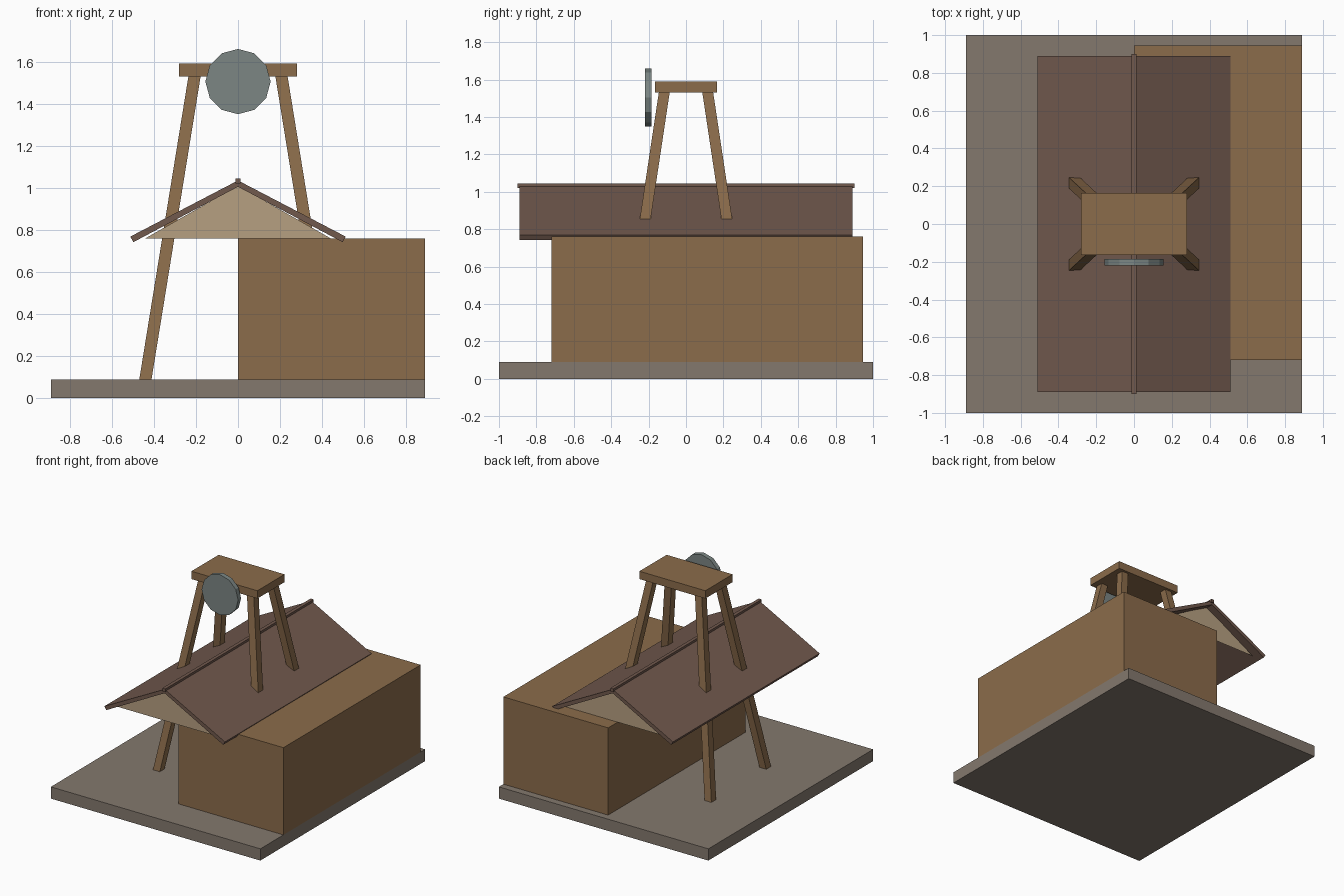
import bpy
from math import pi

if "Cube" in bpy.data.objects:
    bpy.data.objects.remove(bpy.data.objects["Cube"])


def material(name, rgb):
    m = bpy.data.materials.new(name)
    m.diffuse_color = (*rgb, 1)
    m.use_nodes = True
    m.node_tree.nodes["Principled BSDF"].inputs["Base Color"].default_value = m.diffuse_color
    return m


STONE = material("stone", (0.23, 0.19, 0.155))
WOOD = material("wood", (0.26, 0.15, 0.07))
ROOF = material("roof_boards", (0.165, 0.10, 0.075))
PLASTER = material("gable_boards", (0.47, 0.35, 0.22))
METAL = material("metal", (0.20, 0.24, 0.23))


def mesh(name, verts, faces, mat):
    me = bpy.data.meshes.new(name)
    me.from_pydata(verts, [], faces)
    ob = bpy.data.objects.new(name, me)
    bpy.context.collection.objects.link(ob)
    me.materials.append(mat)
    return ob


def loft(name, lower, upper, mat):
    """Solid between two loops, counter-clockwise seen from the upper side."""
    n = len(lower)
    faces = [tuple(range(n))[::-1], tuple(range(n, 2 * n))]
    faces += [(i, (i + 1) % n, n + (i + 1) % n, n + i) for i in range(n)]
    return mesh(name, lower + upper, faces, mat)


def rect(x0, x1, y0, y1, z):
    return [(x0, y0, z), (x1, y0, z), (x1, y1, z), (x0, y1, z)]


def box(name, x0, x1, y0, y1, z0, z1, mat):
    return loft(name, rect(x0, x1, y0, y1, z0), rect(x0, x1, y0, y1, z1), mat)


# Ground slab and side building
box("base", -0.89, 0.89, -1, 1, 0, 0.09, STONE)
box("building", 0, 0.89, -0.72, 0.945, 0.09, 0.76, WOOD)

# Pitched roof: two sloping slabs and a ridge cap
profile = [(0, 1.005), (0.497, 0.742), (0.512, 0.768), (0, 1.035)]
for side, s in (("left", -1), ("right", 1)):
    pts = [(s * x, z) for x, z in profile][::s]
    loft(f"roof_{side}", [(x, 0.89, z) for x, z in pts],
         [(x, -0.89, z) for x, z in pts], ROOF)
box("ridge_cap", -0.013, 0.013, -0.90, 0.90, 1.02, 1.045, ROOF)

# Thin gable panels closing the roof ends
for end, s in (("front", -1), ("back", 1)):
    tri = [(-0.44, s * 0.83, 0.76), (0.44, s * 0.83, 0.76), (0, s * 0.83, 1.01)]
    mesh(f"gable_{end}", tri, [(0, 1, 2)[::-s]], PLASTER)

# Splayed tower legs
H = 0.029
for end, sy in (("front", -1), ("back", 1)):
    for side, sx in (("left", -1), ("right", 1)):
        def ring(x, y, z):
            return rect(sx * x - H, sx * x + H, sy * y - H, sy * y + H, z)
        loft(f"leg_{end}_{side}", ring(0.44, 0.333, 0.09),
             ring(0.205, 0.115, 1.54), WOOD)

# Tower top and winding wheel
box("tower_platform", -0.28, 0.28, -0.165, 0.165, 1.53, 1.59, WOOD)
bpy.ops.mesh.primitive_cylinder_add(vertices=12, radius=0.155, depth=0.036,
                                    location=(0, -0.202, 1.505),
                                    rotation=(pi / 2, 0, 0))
wheel = bpy.context.object
wheel.name = "winding_wheel"
wheel.data.materials.append(METAL)
